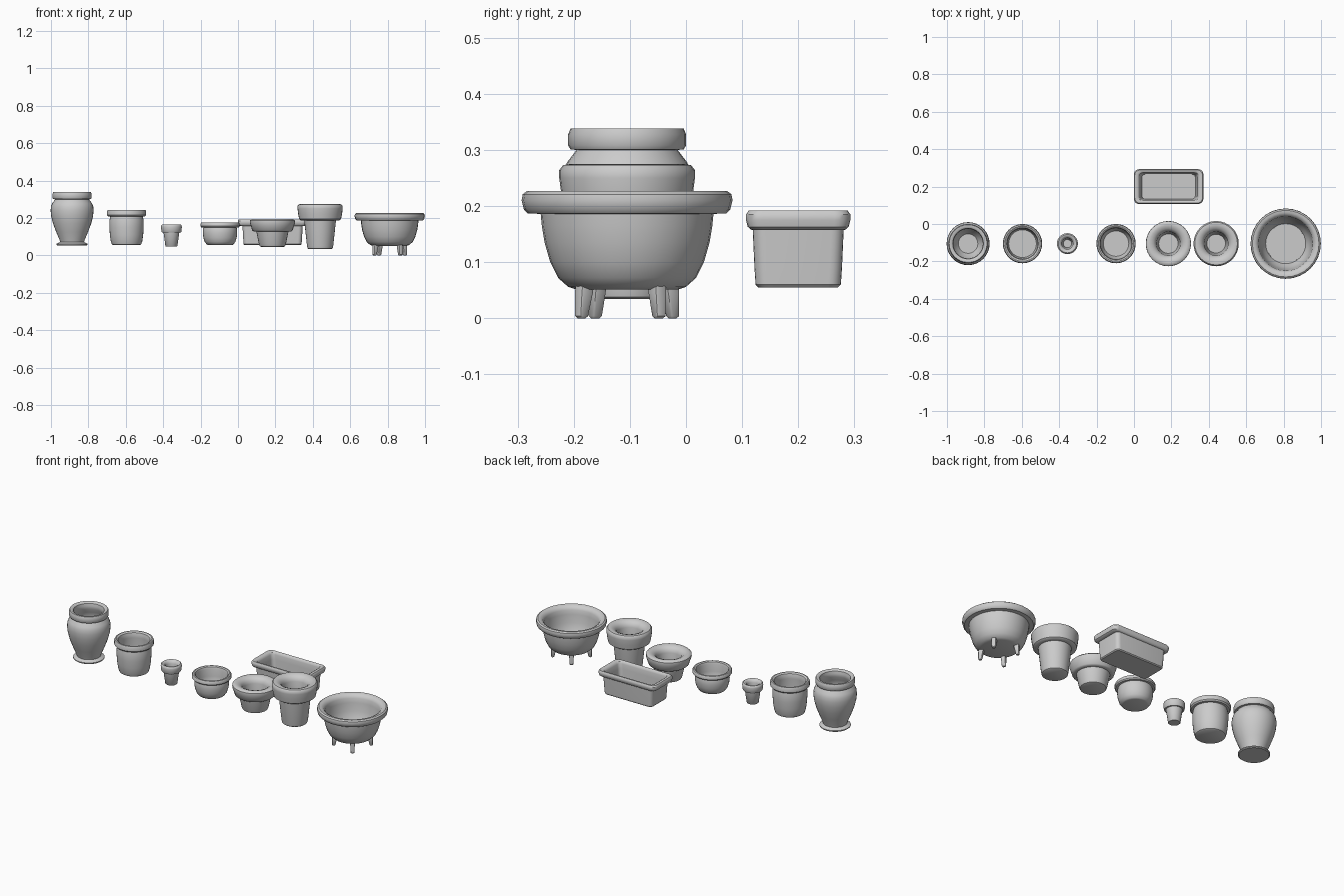
import bpy, bmesh
from math import sin, cos, pi, radians

ROW_Y = -0.105


def finish(name, bm, angle=38):
    bmesh.ops.recalc_face_normals(bm, faces=bm.faces)
    me = bpy.data.meshes.new(name)
    bm.to_mesh(me)
    bm.free()
    ob = bpy.data.objects.new(name, me)
    bpy.context.collection.objects.link(ob)
    bpy.ops.object.select_all(action='DESELECT')
    ob.select_set(True)
    bpy.context.view_layer.objects.active = ob
    bpy.ops.object.shade_smooth_by_angle(angle=radians(angle))
    return ob


def loft(name, rings):
    """Skin a stack of closed rings; cap the first and last."""
    bm = bmesh.new()
    loops = [[bm.verts.new(p) for p in r] for r in rings]
    n = len(loops[0])
    for a, b in zip(loops, loops[1:]):
        for i in range(n):
            j = (i + 1) % n
            bm.faces.new((a[i], a[j], b[j], b[i]))
    bm.faces.new(loops[0][::-1])
    bm.faces.new(loops[-1])
    return finish(name, bm)


def pot(name, x, profile, n=32):
    """Round pot: (radius, z) from outer bottom, over the rim, to inner floor."""
    return loft(name, [[(x + r * cos(2 * pi * i / n), ROW_Y + r * sin(2 * pi * i / n), z)
                        for i in range(n)] for r, z in profile])


def rounded_rect(cx, cy, hx, hy, rad, z, k=5):
    pts = []
    for q, (sx, sy) in enumerate(((1, 1), (-1, 1), (-1, -1), (1, -1))):
        for i in range(k + 1):
            a = pi / 2 * (q + i / k)
            pts.append((cx + sx * (hx - rad) + rad * cos(a),
                        cy + sy * (hy - rad) + rad * sin(a), z))
    return pts


# tall urn with a foot disc
pot("urn", -0.887, [
    (0.078, 0.053), (0.083, 0.057), (0.083, 0.062), (0.076, 0.066), (0.064, 0.072),
    (0.068, 0.085), (0.085, 0.125), (0.102, 0.17), (0.112, 0.21), (0.115, 0.24),
    (0.113, 0.262), (0.107, 0.278), (0.09, 0.30),
    (0.101, 0.301), (0.105, 0.308), (0.105, 0.328), (0.101, 0.338), (0.09, 0.338),
    (0.082, 0.332), (0.079, 0.318), (0.079, 0.30), (0.095, 0.275), (0.102, 0.24),
    (0.098, 0.20), (0.085, 0.15), (0.065, 0.10), (0.052, 0.08)])

# barrel pot
pot("barrel_pot", -0.596, [
    (0.071, 0.055), (0.078, 0.059), (0.084, 0.075), (0.089, 0.11), (0.092, 0.15),
    (0.092, 0.185), (0.087, 0.208),
    (0.099, 0.209), (0.105, 0.216), (0.105, 0.234), (0.101, 0.243), (0.094, 0.244),
    (0.085, 0.238), (0.081, 0.225), (0.081, 0.21), (0.084, 0.17), (0.081, 0.11),
    (0.074, 0.072)])

# shallow round pot
pot("shallow_pot", -0.096, [
    (0.062, 0.055), (0.071, 0.058), (0.082, 0.073), (0.089, 0.095), (0.092, 0.12),
    (0.091, 0.14), (0.088, 0.15),
    (0.1, 0.15), (0.105, 0.156), (0.105, 0.168), (0.101, 0.175), (0.094, 0.176),
    (0.087, 0.172), (0.083, 0.16), (0.083, 0.12), (0.078, 0.09), (0.068, 0.07)])

# thick-rimmed tapered pots
pot("small_tapered_pot", -0.356, [
    (0.029, 0.047), (0.032, 0.050), (0.042, 0.122),
    (0.05, 0.122), (0.053, 0.127), (0.056, 0.153), (0.054, 0.161), (0.049, 0.165),
    (0.042, 0.164), (0.034, 0.158), (0.030, 0.147), (0.028, 0.12), (0.022, 0.06)])

pot("low_tapered_pot", 0.184, [
    (0.06, 0.046), (0.067, 0.049), (0.072, 0.06), (0.086, 0.128),
    (0.1, 0.128), (0.108, 0.134), (0.116, 0.16), (0.121, 0.175), (0.12, 0.187),
    (0.112, 0.194), (0.098, 0.195), (0.08, 0.188), (0.068, 0.176), (0.064, 0.16),
    (0.061, 0.12), (0.052, 0.065)])

pot("tall_tapered_pot", 0.439, [
    (0.061, 0.034), (0.067, 0.038), (0.07, 0.05), (0.085, 0.188),
    (0.104, 0.188), (0.112, 0.194), (0.117, 0.22), (0.121, 0.25), (0.121, 0.264),
    (0.114, 0.273), (0.1, 0.275), (0.082, 0.268), (0.069, 0.256), (0.064, 0.24),
    (0.061, 0.19), (0.05, 0.055)])

# large footed bowl
BOWL_X = 0.811
pot("footed_bowl", BOWL_X, [
    (0.09, 0.051), (0.105, 0.056), (0.123, 0.072), (0.137, 0.10), (0.147, 0.135),
    (0.152, 0.165), (0.154, 0.186),
    (0.177, 0.187), (0.184, 0.194), (0.188, 0.21), (0.186, 0.221), (0.178, 0.227),
    (0.165, 0.226), (0.152, 0.218), (0.145, 0.205), (0.142, 0.18), (0.136, 0.135),
    (0.125, 0.095), (0.107, 0.066)])

# four splayed legs
for k in range(4):
    a = radians(35 + 90 * k)
    ca, sa = cos(a), sin(a)

    def leg_ring(r, hr, ht, z):
        return [(BOWL_X + u * ca - v * sa, ROW_Y + u * sa + v * ca, zz)
                for u, v, zz in [(p[0] - 0, p[1], p[2])
                                 for p in rounded_rect(r, 0, hr, ht, 0.004, z, 2)]]
    loft("bowl_leg_%d" % (k + 1), [
        leg_ring(0.099, 0.006, 0.007, 0.0), leg_ring(0.099, 0.009, 0.010, 0.004),
        leg_ring(0.094, 0.013, 0.012, 0.045), leg_ring(0.090, 0.014, 0.012, 0.073)])

# rectangular window-box planter
steps = [  # half x, half y, corner radius, z
    (0.150, 0.071, 0.018, 0.055), (0.155, 0.076, 0.022, 0.060), (0.157, 0.078, 0.022, 0.09),
    (0.161, 0.081, 0.022, 0.157), (0.176, 0.084, 0.022, 0.158), (0.183, 0.090, 0.026, 0.163),
    (0.186, 0.093, 0.028, 0.175), (0.186, 0.093, 0.028, 0.185), (0.181, 0.088, 0.026, 0.192),
    (0.168, 0.081, 0.024, 0.192), (0.160, 0.076, 0.022, 0.188), (0.155, 0.073, 0.020, 0.178),
    (0.151, 0.071, 0.020, 0.15), (0.143, 0.066, 0.018, 0.068)]
loft("rectangular_planter",
     [rounded_rect(0.185, 0.2, hx, hy, r, z) for hx, hy, r, z in steps])
